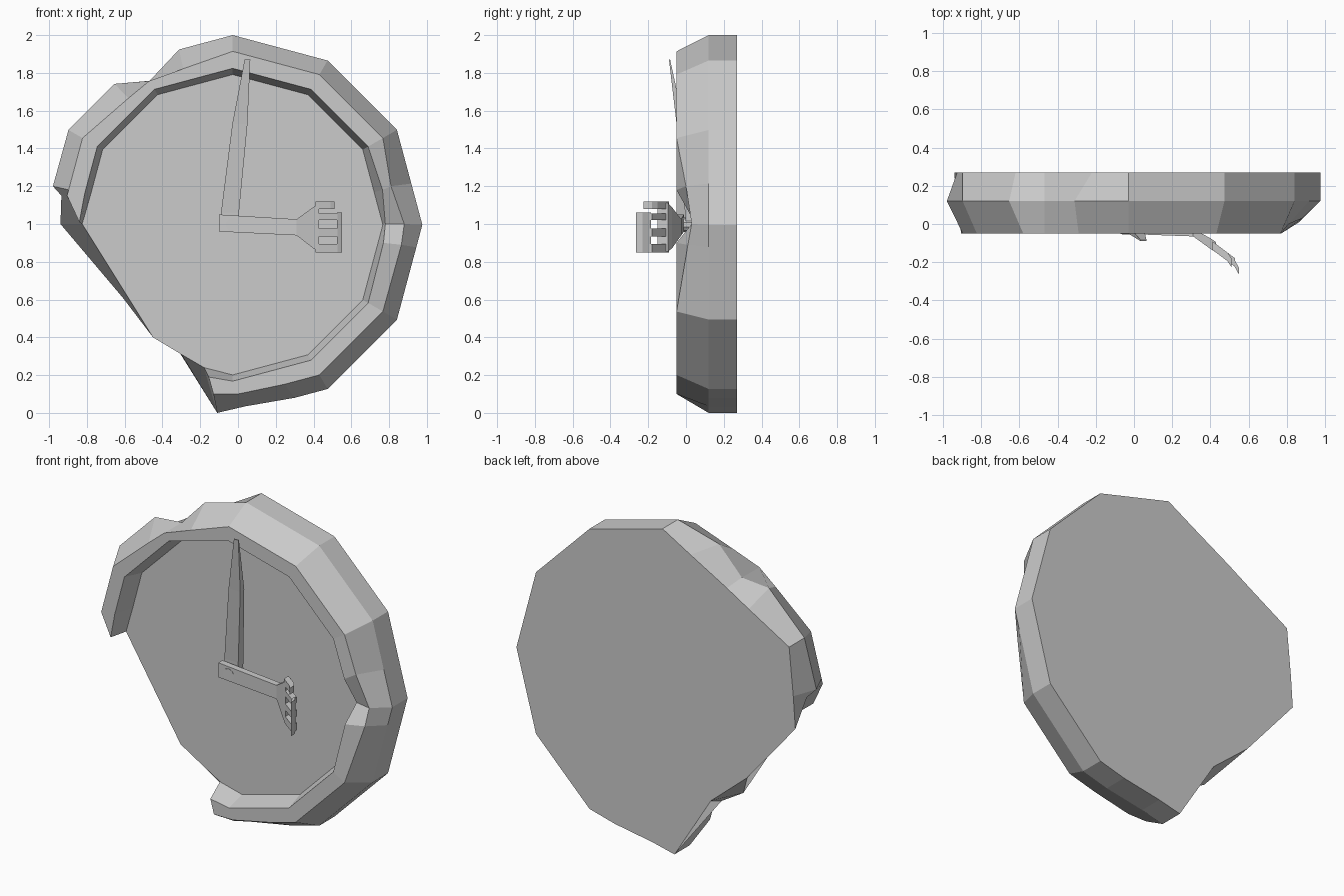
import bpy, bmesh
from math import sin, cos, radians
from mathutils import Vector, Matrix

cube = bpy.data.objects.get("Cube")
if cube:
    bpy.data.objects.remove(cube)

grey = bpy.data.materials.new("plain grey")
grey.use_nodes = True
COLOUR = (0.6, 0.6, 0.6, 1)
grey.diffuse_color = COLOUR
grey.node_tree.nodes["Principled BSDF"].inputs["Base Color"].default_value = COLOUR

CX, CZ, R = -0.028, 0.996, 1.004
BACK, MID, FRONT, FACE = 0.27, 0.12, -0.05, 0.08


def finish(name, bm):
    bmesh.ops.recalc_face_normals(bm, faces=bm.faces)
    mesh = bpy.data.meshes.new(name)
    bm.to_mesh(mesh)
    bm.free()
    mesh.materials.append(grey)
    obj = bpy.data.objects.new(name, mesh)
    bpy.context.collection.objects.link(obj)
    return obj


def on_rim(angle, r, y):
    """Point on a twelve-sided ring, also valid between its corners."""
    r *= cos(radians(15)) / cos(radians(angle % 30 - 15))
    a = radians(angle)
    return (CX + r * cos(a), y, CZ + r * sin(a))


def section(angle, **moved):
    """Rim cross-section from the back edge round to the clock face."""
    pts = {"back": on_rim(angle, R, BACK), "mid": on_rim(angle, R, MID),
           "outer": on_rim(angle, 0.918, FRONT), "inner": on_rim(angle, 0.828, FRONT),
           "face": on_rim(angle, 0.795, FACE)}
    pts.update(moved)
    return list(pts.values())


# Rim stations, clockwise from the upper broken end to the lower one
stations = [
    section(180, back=(-0.94, BACK, 1.0), mid=(-0.935, 0.15, 1.15), outer=(-0.905, FRONT, 1.15),
            inner=(-0.84, FRONT, 1.01), face=(-0.825, FACE, 1.0)),
    section(168, back=(-0.926, BACK, 1.2), mid=(-0.98, MID, 1.2)),
    section(150),
    section(130, back=(-0.62, BACK, 1.66), outer=(-0.58, FRONT, 1.666)),
    section(120, back=(-0.47, BACK, 1.75), mid=(-0.468, MID, 1.758), outer=(-0.47, FRONT, 1.757)),
    section(107, back=(-0.22, BACK, 1.89), outer=(-0.29, FRONT, 1.822)),
    section(90), section(60), section(30),
    section(13, outer=(0.81, 0.0, 1.2), inner=(0.765, FRONT, 1.18)),
    section(0, outer=(0.88, 0.03, 1.0), inner=(0.78, 0.05, 1.0)),
    section(-7, outer=(0.865, 0.01, 0.89), inner=(0.77, FRONT, 0.9)),
    section(-30), section(-60),
    section(-72, back=(0.3, BACK, 0.08), mid=(0.3, MID, 0.08)),
    section(-90, back=(0.04, BACK, 0.035), mid=(0.04, MID, 0.035), outer=(0.0, FRONT, 0.1)),
    section(-99, back=(-0.11, BACK, 0.0), mid=(-0.11, MID, 0.0), outer=(-0.13, FRONT, 0.1),
            inner=(-0.155, FRONT, 0.19), face=(-0.18, FACE, 0.24)),
]

# Clock body: lofted rim, face, back and the broken edge
bm = bmesh.new()
rows = [[bm.verts.new(p) for p in s] for s in stations]
for a, b in zip(rows, rows[1:]):
    for i in range(len(a) - 1):
        bm.faces.new((a[i], a[i + 1], b[i + 1], b[i]))
bm.faces.new(rows[0])
bm.faces.new(rows[-1][::-1])
broken = [(bm.verts.new((bx, BACK, bz)), bm.verts.new((fx, FACE, fz)))
          for bx, bz, fx, fz in [(-0.36, 0.40, -0.30, 0.31), (-0.61, 0.61, -0.45, 0.40)]]
edge = [(rows[-1][0], rows[-1][-1])] + broken + [(rows[0][0], rows[0][-1])]
for (b0, f0), (b1, f1) in zip(edge, edge[1:]):
    bm.faces.new((b0, f0, f1, b1))
bm.faces.new([r[0] for r in rows] + [b for b, f in broken])
bm.faces.new([r[-1] for r in rows] + [f for b, f in broken])
finish("clock_body", bm)


def strip(bm, pairs):
    """Bent bar: (side point, side point, thickness back in y) swept along."""
    rings = []
    for a, b, thick in pairs:
        a, b, back = Vector(a), Vector(b), Vector((0, thick, 0))
        rings.append([bm.verts.new(p) for p in (a, b, b + back, a + back)])
    for r, s in zip(rings, rings[1:]):
        for i in range(4):
            j = (i + 1) % 4
            bm.faces.new((r[i], r[j], s[j], s[i]))
    bm.faces.new(rings[0])
    bm.faces.new(rings[-1])


# Knife-shaped minute hand, leaning forward and thinning towards its tip
bm = bmesh.new()
strip(bm, [((x0, y, z), (x1, y, z), thick) for x0, x1, y, z, thick in [
    (-0.10, 0.0, 0.0, 0.97, 0.05), (-0.09, 0.005, -0.005, 1.06, 0.05),
    (-0.03, 0.05, -0.05, 1.53, 0.04), (0.035, 0.065, -0.09, 1.87, 0.006)]])
finish("knife_hand", bm)


def upright(path, lo, hi, thick):
    """Strip stations of constant height along an (x, y) path."""
    return [((x, y, lo), (x, y, hi), thick) for x, y in path]


# Fork-shaped hour hand: handle and widening neck
bm = bmesh.new()
strip(bm, [((x, y, lo), (x, y, hi), thick) for x, y, lo, hi, thick in [
    (-0.10, -0.05, 0.96, 1.05, 0.04), (0.31, -0.065, 0.94, 1.025, 0.04),
    (0.40, -0.13, 0.87, 1.09, 0.055), (0.43, -0.15, 0.855, 1.11, 0.055)]])
# Tines: the top one is short, the others meet at a bent tip bar
for lo, hi, tip in [(1.08, 1.12, 0.51), (1.02, 1.055, 0.53),
                    (0.935, 0.975, 0.53), (0.85, 0.895, 0.53)]:
    strip(bm, upright([(0.41, -0.135), (0.49, -0.195), (tip, -0.225)], lo, hi, 0.045))
strip(bm, upright([(0.525, -0.22), (0.55, -0.265)], 0.85, 1.06, 0.035))
finish("fork_hand", bm)

# Hub pin holding both hands together
bm = bmesh.new()
turn = Matrix.Translation((CX, -0.005, CZ)) @ Matrix.Rotation(radians(90), 4, "X")
bmesh.ops.create_cone(bm, cap_ends=True, segments=10, radius1=0.038, radius2=0.038,
                      depth=0.1, matrix=turn)
finish("hub_pin", bm)
